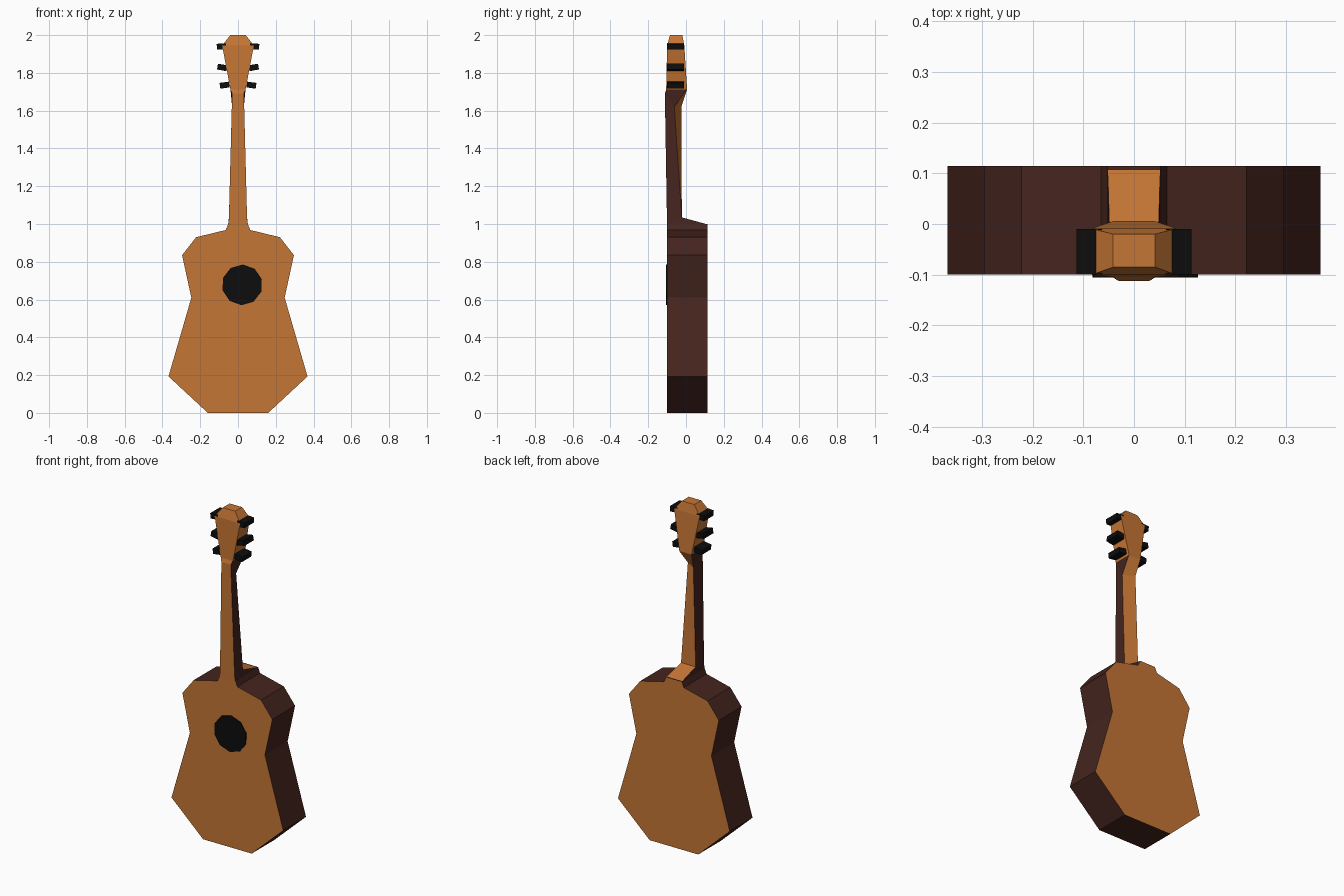
import bpy, bmesh, math
from mathutils import Matrix

if "Cube" in bpy.data.objects:
    bpy.data.objects.remove(bpy.data.objects["Cube"])


def material(name, rgb):
    m = bpy.data.materials.new(name)
    m.diffuse_color = (*rgb, 1)
    m.use_nodes = True
    m.node_tree.nodes["Principled BSDF"].inputs["Base Color"].default_value = m.diffuse_color
    return m


WOOD = material("wood", (0.56, 0.18, 0.035))
DARK = material("dark_wood", (0.06, 0.018, 0.013))
BLACK = material("black", (0.004, 0.004, 0.004))


def finish(name, bm, mats):
    bmesh.ops.recalc_face_normals(bm, faces=bm.faces)
    me = bpy.data.meshes.new(name)
    bm.to_mesh(me)
    bm.free()
    for m in mats:
        me.materials.append(m)
    ob = bpy.data.objects.new(name, me)
    bpy.context.collection.objects.link(ob)
    return ob


def prism(name, outline, y0, y1, cap, side):
    """Extrude an (x, z) outline from y0 to y1."""
    bm = bmesh.new()
    front = [bm.verts.new((x, y0, z)) for x, z in outline]
    back = [bm.verts.new((x, y1, z)) for x, z in outline]
    bm.faces.new(front)
    bm.faces.new(back[::-1])
    n = len(outline)
    for i in range(n):
        j = (i + 1) % n
        bm.faces.new((front[i], back[i], back[j], front[j])).material_index = 1
    return finish(name, bm, (cap, side))


# Body: mirrored half outline
half = [(0.16, 0), (0.368, 0.193), (0.247, 0.61), (0.296, 0.835),
        (0.222, 0.93), (0.065, 0.968), (0.052, 1.0)]
prism("body", half + [(-x, z) for x, z in half[::-1]], -0.1, 0.114, WOOD, DARK)

# Sound hole: thin ten-sided disc
hole = [(0.022 + 0.108 * math.cos(a), 0.678 + 0.108 * math.sin(a))
        for a in (math.radians(36 * i + 16) for i in range(10))]
prism("sound_hole", hole, -0.106, -0.095, BLACK, BLACK)

# Neck, heel and headstock: lofted four-cornered sections
# (half width, front y, front z, back z, back y left, back y right)
rings = [(0.052, -0.100, 0.99, 0.998, 0.114, 0.114),
         (0.048, -0.101, 1.03, 1.035, -0.022, -0.022),
         (0.031, -0.112, 1.69, 1.62, -0.025, -0.062),
         (0.040, -0.105, 1.712, 1.712, 0.006, 0.006),
         (0.084, -0.100, 1.945, 1.945, -0.009, -0.009),
         (0.041, -0.085, 2.0, 2.0, -0.020, -0.020)]
bm = bmesh.new()
loops = []
for w, yf, zf, zb, yl, yr in rings:
    loops.append([bm.verts.new(p) for p in
                  ((-w, yf, zf), (w, yf, zf), (w, yr, zb), (-w, yl, zb))])
for k, (a, b) in enumerate(zip(loops, loops[1:])):
    for i in range(4):
        j = (i + 1) % 4
        f = bm.faces.new((a[i], a[j], b[j], b[i]))
        f.material_index = int(i % 2 == 1 and k < 3)
bm.faces.new(loops[0][::-1])
bm.faces.new(loops[-1])
finish("neck_and_headstock", bm, (WOOD, DARK))

# Tuning pegs: three slightly tilted blocks on each side
for side, label in ((1, "right"), (-1, "left")):
    for n, (x, z, tilt) in enumerate(((0.087, 1.94, -4), (0.084, 1.829, 10), (0.071, 1.735, -8))):
        bm = bmesh.new()
        bmesh.ops.create_cube(bm, size=1, matrix=(
            Matrix.Translation((side * x, -0.055, z))
            @ Matrix.Rotation(math.radians(-tilt * side), 4, 'Y')
            @ Matrix.Diagonal((0.05, 0.09, 0.031, 1))))
        finish(f"tuning_peg_{label}_{n + 1}", bm, (BLACK,))
